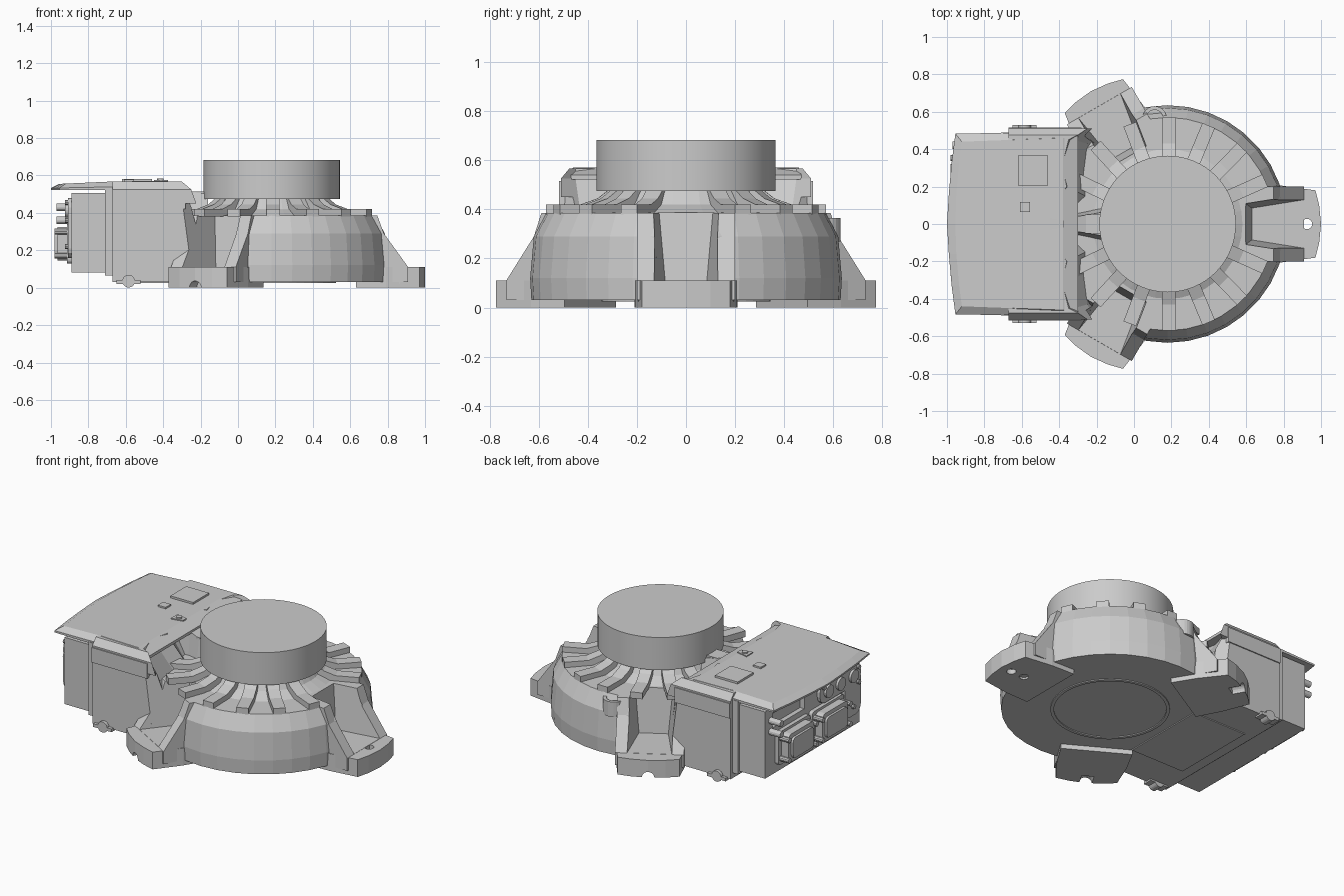
import bpy, bmesh, math
from mathutils import Vector, Matrix

if "Cube" in bpy.data.objects:
    bpy.data.objects.remove(bpy.data.objects["Cube"])

CX = 0.18                                   # axis of the round housing
cutters, cuts = [], {}


def finish(name, bm, smooth=None):
    bmesh.ops.recalc_face_normals(bm, faces=bm.faces)
    me = bpy.data.meshes.new(name)
    bm.to_mesh(me)
    bm.free()
    ob = bpy.data.objects.new(name, me)
    bpy.context.collection.objects.link(ob)
    if smooth:
        bpy.context.view_layer.objects.active = ob
        bpy.ops.object.select_all(action='DESELECT')
        ob.select_set(True)
        bpy.ops.object.shade_smooth_by_angle(angle=math.radians(smooth))
    return ob


def loft(name, rings, m=None):
    """Skin a stack of equal-length rings and cap both ends."""
    bm = bmesh.new()
    vs = [[bm.verts.new(m @ Vector(p) if m else p) for p in r] for r in rings]
    n = len(vs[0])
    for a, b in zip(vs, vs[1:]):
        for i in range(n):
            bm.faces.new((a[i], a[(i + 1) % n], b[(i + 1) % n], b[i]))
    bm.faces.new(vs[0])
    bm.faces.new(vs[-1])
    return finish(name, bm)


def lathe(name, profile, n, x=CX, y=0.0, closed=False, smooth=None):
    bm = bmesh.new()
    rings = [[bm.verts.new((x + r * math.cos(2 * math.pi * i / n),
                            y + r * math.sin(2 * math.pi * i / n), z))
              for i in range(n)] for r, z in profile]
    for a, b in zip(rings, rings[1:] + (rings[:1] if closed else [])):
        for i in range(n):
            bm.faces.new((a[i], a[(i + 1) % n], b[(i + 1) % n], b[i]))
    if not closed:
        bm.faces.new(rings[0])
        bm.faces.new(rings[-1])
    return finish(name, bm, smooth)


def box(name, x, y, z, bevel=0.0, m=None):
    bm = bmesh.new()
    bmesh.ops.create_cube(bm, size=1)
    for v in bm.verts:
        v.co = [(r[0] + r[1]) / 2 + c * (r[1] - r[0]) for r, c in zip((x, y, z), v.co)]
    if bevel:                               # round the edges that run along x
        es = [e for e in bm.edges
              if abs(e.verts[0].co.x - e.verts[1].co.x) > 1e-4]
        bmesh.ops.bevel(bm, geom=es, offset=bevel, segments=3, affect='EDGES', profile=0.5)
    if m:
        bm.transform(m)
    return finish(name, bm)


def rod(name, centre, radius, length, axis='X', n=20, m=None):
    bm = bmesh.new()
    bmesh.ops.create_cone(bm, cap_ends=True, segments=n, radius1=radius,
                          radius2=radius, depth=length)
    if axis != 'Z':
        bm.transform(Matrix.Rotation(math.pi / 2, 4, 'Y' if axis == 'X' else 'X'))
    bm.transform(Matrix.Translation(centre))
    if m:
        bm.transform(m)
    return finish(name, bm)


def prism(name, pts, h, m=None):
    """xz profile extruded to y = -h..h"""
    return loft(name, [[(x, s * h, z) for x, z in pts] for s in (-1, 1)], m)


def cut(ob, cutter):
    cutter.hide_render = True
    if cutter not in cutters:
        cutters.append(cutter)
    cuts.setdefault(ob, []).append(cutter)


def mirrored(half, z):
    """Half outline with y >= 0, mirrored to a full ring at height z."""
    return [(x, y, z) for x, y in half] + [(x, -y, z) for x, y in reversed(half) if y > 0]


# round housing and output drum
housing = lathe("round_housing", [(.63, .03), (.635, .12), (.62, .29), (.57, .385),
                                  (.40, .387), (.33, .42), (.29, .485)], 36)
lathe("output_drum", [(.365, .475), (.365, .682)], 64, smooth=30)
lathe("underside_ring", [(.325, .024), (.345, .024), (.345, .035), (.325, .035)], 48, closed=True)

# cooling fins around the neck
fin = [(.27, .38), (.57, .38), (.57, .42), (.43, .42), (.36, .445), (.32, .476), (.27, .476)]
for s in (-1, 1):
    for k in range(7):
        a = s * math.radians(24 + 21.7 * k)
        prism("cooling_fin", fin, .036,
              Matrix.Translation((CX, 0, 0)) @ Matrix.Rotation(a, 4, 'Z'))

# electronics box behind the housing, front wall scooped around the fins
low = [(-.67, .51), (-.20, .51), (-.25, .43), (-.27, .27), (-.26, .15), (-.33, .085), (-.34, 0)]
mid = [(-.67, .51), (-.25, .51), (-.32, .45), (-.36, .30), (-.34, .19), (-.41, .10), (-.42, 0)]
top = [(-.67, .475), (-.30, .475), (-.35, .45), (-.385, .31), (-.36, .20), (-.43, .10), (-.44, 0)]
base = [(-.67, .51), (-.18, .51), (-.18, .43), (-.18, .27), (-.18, .15), (-.18, .085), (-.18, 0)]


def outline(half, z):
    return mirrored(half, z)


ebox = loft("electronics_box", [outline(base, .03), outline(base, .20), outline(low, .385),
                                outline(mid, .525), outline(top, .567)])

# ridge that links the box to the neck, waisted in the middle
ridge = [(-.46, .09, .569), (-.38, .045, .562), (-.31, .04, .53), (-.24, .05, .51), (-.16, .065, .50)]
loft("link_ridge", [[(x, -w * 1.4, .38), (x, w * 1.4, .38), (x, w, t), (x, -w, t)]
                    for x, w, t in ridge])
box("link_collar", (-.26, -.17), (-.05, .05), (.48, .515))

# three feet: plate, sloped gusset with a recess, bolt holes, locating notch
gus = [(.40, .03), (.73, .03), (.73, .11), (.60, .29), (.565, .385), (.40, .385)]
plate = [(.45, .21), (.61, .205), (.79, .18), (.81, .10), (.82, 0)]
for k in range(3):
    m = Matrix.Translation((CX, 0, 0)) @ Matrix.Rotation(k * math.tau / 3, 4, 'Z')
    foot = loft("foot_plate", [mirrored(plate, 0), mirrored(plate, .11)], m)
    gusset = prism("foot_gusset", gus, .20, m)
    recess = loft("recess_cutter", [
        [(.45, -.085, .111), (.95, -.165, .111), (.95, .165, .111), (.45, .085, .111)],
        [(.41, -.115, .45), (.95, -.20, .45), (.95, .20, .45), (.41, .115, .45)]], m)
    for ob in (gusset, housing) + ((ebox,) if k else ()):
        cut(ob, recess)
    for r in (.65, .745):
        cut(foot, rod("hole_cutter", (r, 0, .1), .028, .3, 'Z', m=m))
    cut(foot, rod("notch_cutter", (.80, 0, 0), .036, .12, 'X', m=m))
    box("foot_step", (.50, .66), (-.12, .12), (.012, .05), m=m)

# locating bosses under the box and right foot
for s in (-1, 1):
    rod("side_boss", (-.585, s * .50, .035), .034, .06, 'Y')
    box("boss_strip", (-.65, -.52), (s * .50 - .03, s * .50 + .03), (.02, .04))
    rod("foot_side_boss", (.84, s * .17, .04), .03, .05, 'Y')
box("underside_panel", (-.60, -.22), (-.28, .28), (.024, .04))

# overhanging cover with swept rear edge
cov0 = [(-.30, .47), (-.65, .488), (-.955, .483), (-.975, .33), (-.99, .16), (-1, 0), (-.44, 0)]
cov1 = [(-.38, .46), (-.65, .45), (-.92, .44), (-.935, .33), (-.95, .16), (-.955, 0), (-.44, 0)]


def cover_ring(half, z, slope=0.0):
    pts = [(x, y, z + slope * min(0, x + .62)) for x, y in half[:-1]]
    return pts + [(x, -y, zz) for x, y, zz in reversed(pts) if y > 0]


loft("top_cover", [cover_ring(cov0, .522), cover_ring(cov0, .54, .02), cover_ring(cov1, .570, .045)])
for s in (-1, 1):
    box("side_rail", (-.67, -.28), (s * .505 - .012, s * .505 + .012), (.42, .515))

# labels-free pads on the cover
box("cover_pad", (-.62, -.46), (.205, .365), (.56, .582))
box("cover_button", (-.61, -.555), (.065, .118), (.56, .579))
tri = [(-.45, .033), (-.45, -.033), (-.375, -.018), (-.375, .018)]
loft("cover_marker", [[(x, y, z) for x, y in tri] for z in (.56, .576)])
lathe("marker_stud", [(.018, .57), (.018, .584)], 16, x=-.415)

# rear connector housing
rear = box("rear_housing", (-.89, -.66), (-.475, .475), (.08, .505))
cut(rear, box("window_cutter", (-.95, -.86), (.08, .40), (.375, .465)))
box("rear_band", (-.71, -.66), (-.49, .49), (.065, .53))

# two rectangular plug sockets
for y in (.215, -.125):
    box("plug_flange", (-.915, -.88), (y - .16, y + .16), (.13, .34), .02)
    box("plug_body", (-.965, -.90), (y - .13, y + .13), (.145, .325), .03)
    box("plug_face", (-.98, -.95), (y - .105, y + .105), (.17, .30), .025)
    for s in (-1, 1):
        for z in (.17, .30):
            rod("plug_latch", (-.945, y + s * .138, z), .016, .07, n=10)

# round connector plate with studs
box("connector_plate", (-.91, -.88), (-.46, -.05), (.35, .48), .05)
box("connector_plate_lower", (-.91, -.88), (-.46, -.30), (.16, .44), .05)
for y in (-.13, -.25, -.38):
    rod("round_port", (-.90, y, .415), .04, .05, n=20)
for y, z in ((-.08, .455), (-.43, .455), (-.43, .36), (-.38, .22)):
    rod("plate_screw", (-.91, y, z), .014, .03, n=10)
rod("corner_screw", (-.92, .42, .43), .02, .10, n=12)
rod("corner_screw", (-.92, .42, .36), .02, .10, n=12)

# drain cup set into the housing shoulder
lathe("shoulder_cup", [(.065, .27), (.065, .365), (.045, .365), (.045, .335),
                       (.02, .335), (.02, .27)], 24, x=.11, y=.565, closed=True)

# bake the cuts and drop the cutters
for ob, cs in cuts.items():
    for c in cs:
        md = ob.modifiers.new("cut", 'BOOLEAN')
        md.operation, md.object, md.solver = 'DIFFERENCE', c, 'EXACT'
dg = bpy.context.evaluated_depsgraph_get()
baked = {ob: bpy.data.meshes.new_from_object(ob.evaluated_get(dg)) for ob in cuts}
for ob, me in baked.items():
    ob.modifiers.clear()
    ob.data = me
for c in cutters:
    bpy.data.objects.remove(c)
